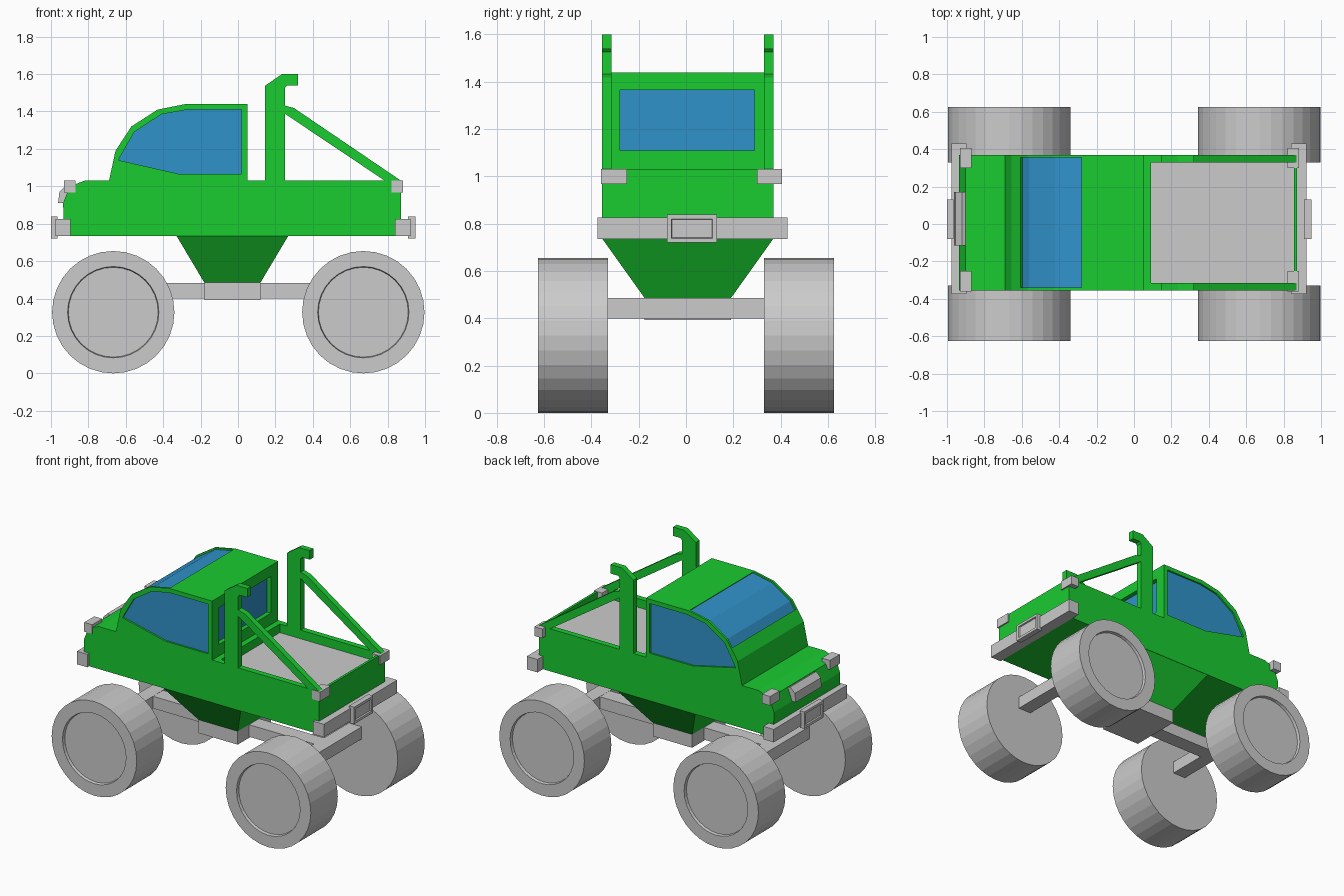
import bpy, bmesh
from math import radians
from mathutils import Matrix, Vector

if "Cube" in bpy.data.objects:
    bpy.data.objects.remove(bpy.data.objects["Cube"])


def material(name, color):
    m = bpy.data.materials.new(name)
    m.diffuse_color = (*color, 1)
    m.use_nodes = True
    m.node_tree.nodes["Principled BSDF"].inputs["Base Color"].default_value = m.diffuse_color
    return m


GREEN = material("green_paint", (0.01, 0.6, 0.03))
BLUE = material("blue_glass", (0.03, 0.29, 0.6))
Y0, Y1 = -0.355, 0.37          # body sides
YC = (Y0 + Y1) / 2


def finish(name, bm, mat=None):
    bmesh.ops.recalc_face_normals(bm, faces=bm.faces)
    me = bpy.data.meshes.new(name)
    bm.to_mesh(me)
    bm.free()
    ob = bpy.data.objects.new(name, me)
    bpy.context.collection.objects.link(ob)
    if mat:
        me.materials.append(mat)
    return ob


def prism(name, profile, y0, y1, mat=None):
    """Side profile (x, z) extruded along y."""
    bm = bmesh.new()
    f = bm.faces.new([bm.verts.new((x, y0, z)) for x, z in profile])
    ext = bmesh.ops.extrude_face_region(bm, geom=[f])
    vs = [v for v in ext["geom"] if isinstance(v, bmesh.types.BMVert)]
    bmesh.ops.translate(bm, verts=vs, vec=(0, y1 - y0, 0))
    return finish(name, bm, mat)


def recess(bm, normal, width, depth):
    """Inset the face pointing along normal, then sink it."""
    bm.normal_update()
    f = max(bm.faces, key=lambda f: f.normal.dot(Vector(normal)))
    bmesh.ops.inset_individual(bm, faces=[f], thickness=width)
    bmesh.ops.inset_individual(bm, faces=[f], thickness=0.004, depth=-depth)


def box(name, x, y, z, mat=None, panel=None):
    bm = bmesh.new()
    bmesh.ops.create_cube(bm, size=1)
    for v in bm.verts:
        v.co = [r[0] if c < 0 else r[1] for c, r in zip(v.co, (x, y, z))]
    if panel:
        recess(bm, panel, 0.025, 0.01)
    return finish(name, bm, mat)


def cut(target, cutter):
    cutter.hide_render = True
    cutter.hide_viewport = True
    cutter.display_type = 'WIRE'
    m = target.modifiers.new("cut", 'BOOLEAN')
    m.operation = 'DIFFERENCE'
    m.solver = 'EXACT'
    m.object = cutter


def shift(path, dx, dz):
    return [(x + dx, z + dz) for x, z in path]


# Lower body with open bed
body = prism("body", [(-0.93, 0.735), (-0.935, 0.91), (-0.9, 1.0), (-0.82, 1.03),
                      (0.872, 1.03), (0.872, 0.735)], Y0, Y1, GREEN)
cut(body, box("bed_cutter", (0.09, 0.855), (Y0 + 0.04, Y1 - 0.04), (0.965, 1.2), GREEN))
box("bed_floor", (0.085, 0.86), (Y0 + 0.035, Y1 - 0.035), (0.955, 0.97))

# Cab
cab = prism("cab", [(-0.69, 1.028), (-0.655, 1.19), (-0.57, 1.32), (-0.43, 1.41),
                    (-0.28, 1.44), (0.05, 1.44), (0.05, 1.028)], Y0, Y1, GREEN)

# Side windows
window = [(-0.64, 1.14), (-0.555, 1.29), (-0.41, 1.385), (-0.27, 1.41),
          (0.02, 1.41), (0.02, 1.065), (-0.31, 1.065)]
cut(cab, prism("near_window_cutter", window, Y0 - 0.05, Y0 + 0.013, GREEN))
cut(cab, prism("far_window_cutter", window, Y1 - 0.013, Y1 + 0.05, GREEN))
for side, a, b in (("near", Y0 + 0.012, Y0 + 0.02), ("far", Y1 - 0.02, Y1 - 0.012)):
    prism(side + "_window", window, a, b, BLUE)

# Windshield and rear window
path = [(-0.605, 1.266), (-0.57, 1.32), (-0.43, 1.41), (-0.28, 1.44)]
cut(cab, prism("windshield_cutter", shift(path, -0.03, 0.04) + shift(path, 0.008, -0.012)[::-1],
               Y0 + 0.015, Y1 - 0.015, GREEN))
prism("windshield", shift(path, 0.008, -0.009) + shift(path, 0.025, -0.025)[::-1],
      Y0 + 0.014, Y1 - 0.014, BLUE)
cut(cab, box("rear_window_cutter", (0.018, 0.1), (-0.28, 0.29), (1.11, 1.365), GREEN))
box("rear_window", (0.005, 0.02), (-0.285, 0.295), (1.105, 1.37), BLUE)

# Roll bars and braces on both sides of the bed
for side, a, b in (("near", Y0, Y0 + 0.04), ("far", Y1 - 0.04, Y1)):
    prism(side + "_roll_post", [(0.145, 1.0), (0.145, 1.538), (0.235, 1.6), (0.32, 1.6),
                                (0.32, 1.538), (0.262, 1.538), (0.25, 1.525), (0.25, 1.0)],
          a, b, GREEN)
    prism(side + "_roll_brace", [(0.24, 1.435), (0.3, 1.418), (0.872, 1.03),
                                 (0.785, 1.03), (0.24, 1.395)], a, b, GREEN)

# Tapered belly under the body
bm = bmesh.new()
bmesh.ops.create_cube(bm, size=1)
for v in bm.verts:
    hx, hy = (0.3, 0.362) if v.co.z > 0 else (0.15, 0.182)
    v.co = (-0.03 + (hx if v.co.x > 0 else -hx), YC + (hy if v.co.y > 0 else -hy),
            0.737 if v.co.z > 0 else 0.485)
finish("belly", bm, GREEN)

# Chassis
box("gearbox", (-0.18, 0.12), (-0.175, 0.19), (0.393, 0.486))
box("chassis_beam", (-0.67, 0.67), (-0.05, 0.06), (0.4, 0.484))

# Axles and wheels with recessed hubs
R = 0.327
for end, x in (("front", -0.667), ("rear", 0.67)):
    box(end + "_axle", (x - 0.05, x + 0.05), (-0.34, 0.34), (0.4, 0.485))
    for side, s in (("near", -1), ("far", 1)):
        bm = bmesh.new()
        bmesh.ops.create_cone(bm, cap_ends=True, segments=32, radius1=R, radius2=R,
                              depth=0.296, matrix=Matrix.Rotation(radians(90), 4, 'X'))
        recess(bm, (0, s, 0), 0.083, 0.02)
        bmesh.ops.translate(bm, verts=bm.verts, vec=(x, s * 0.477, R))
        finish(f"{end}_{side}_wheel", bm)

# Bumpers with licence plate frames
box("front_bumper", (-0.975, -0.895), (-0.375, 0.43), (0.735, 0.825))
box("front_plate", (-1.0, -0.965), (-0.08, 0.13), (0.72, 0.838), panel=(-1, 0, 0))
box("rear_bumper", (0.84, 0.922), (-0.375, 0.43), (0.735, 0.825))
box("rear_plate", (0.91, 0.948), (-0.08, 0.13), (0.72, 0.838), panel=(1, 0, 0))

# Corner lamps and grille
for end, xs in (("front", (-0.93, -0.868)), ("rear", (0.82, 0.882))):
    box(end + "_near_lamp", xs, (-0.36, -0.25), (0.968, 1.032))
    box(end + "_far_lamp", xs, (0.3, 0.405), (0.968, 1.032))
prism("grille", [(-0.962, 0.91), (-0.955, 0.97), (-0.92, 1.005), (-0.89, 0.99), (-0.91, 0.91)],
      -0.115, 0.17)
